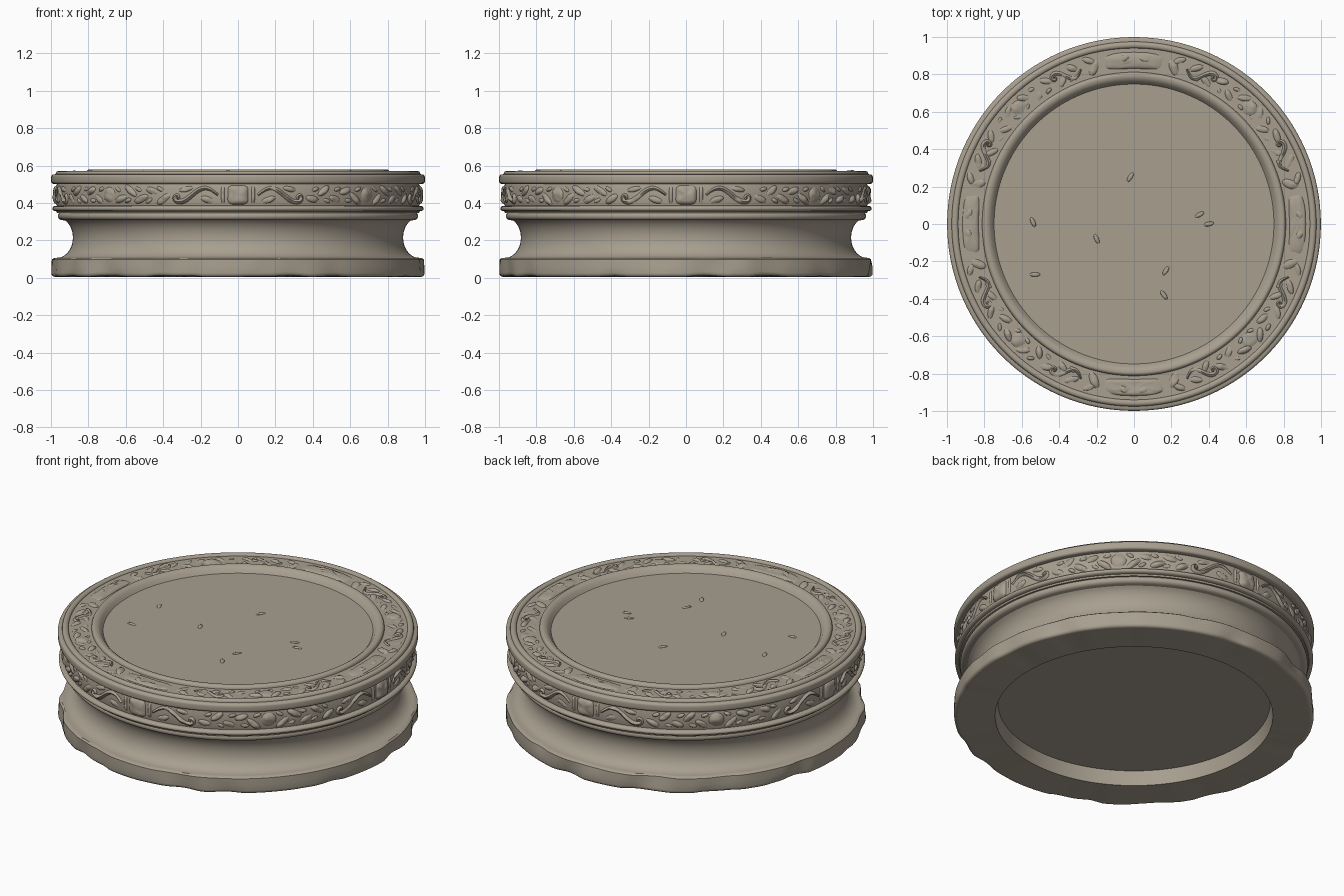
import bpy, bmesh, math, random
from mathutils import Vector, noise

random.seed(4)
SEG = 192
TAU = math.tau

if "Cube" in bpy.data.objects:
    bpy.data.objects.remove(bpy.data.objects["Cube"], do_unlink=True)

stone = bpy.data.materials.new("weathered_stone")
stone.use_nodes = True
stone.diffuse_color = (0.39, 0.345, 0.275, 1)
bsdf = stone.node_tree.nodes["Principled BSDF"]
bsdf.inputs["Base Color"].default_value = stone.diffuse_color
bsdf.inputs["Roughness"].default_value = 0.9


def finish(bm, name, angle=38):
    mesh = bpy.data.meshes.new(name)
    bm.to_mesh(mesh)
    bm.free()
    mesh.materials.append(stone)
    obj = bpy.data.objects.new(name, mesh)
    bpy.context.collection.objects.link(obj)
    bpy.ops.object.select_all(action="DESELECT")
    obj.select_set(True)
    bpy.context.view_layer.objects.active = obj
    bpy.ops.object.shade_smooth_by_angle(angle=math.radians(angle))
    return obj


def lathe(name, profile, wear=0.0):
    """Spin (radius, height) points; wear eats unevenly into the outer edge."""
    bm = bmesh.new()
    rings = []
    for r, z in profile:
        if r == 0:
            rings.append([bm.verts.new((0, 0, z))] * SEG)
            continue
        ring = []
        for j in range(SEG):
            a = TAU * j / SEG
            n = noise.noise(Vector((5 * math.cos(a), 5 * math.sin(a), z * 6)))
            rr = r - wear * max(0, n) if r > 0.9 else r
            zz = z + wear * max(0, n) * 0.5 if z < 0.03 and r > 0.9 else z
            ring.append(bm.verts.new((rr * math.cos(a), rr * math.sin(a), zz)))
        rings.append(ring)
    for lo, hi in zip(rings, rings[1:]):
        for j in range(SEG):
            k = (j + 1) % SEG
            loop = list(dict.fromkeys((lo[j], lo[k], hi[k], hi[j])))
            bm.faces.new(loop)
    return finish(bm, name)


def arc(cr, cz, rr, rz, start, end, n=10):
    out = []
    for i in range(n + 1):
        a = math.radians(start + (end - start) * i / n)
        out.append((cr + rr * math.cos(a), cz + rz * math.sin(a)))
    return out


# Foot with the hollow underside
lathe("foot", [(0, 0.09), (0.755, 0.09), (0.77, 0.005), (0.97, 0.005)]
      + arc(0.98, 0.025, 0.018, 0.02, -90, 0, 4)
      + [(0.998, 0.06), (0.996, 0.098), (0.985, 0.106), (0.965, 0.106)], wear=0.03)

# Concave neck
lathe("neck", arc(0.968, 0.215, 0.085, 0.108, 270, 130, 16) + [(0.925, 0.308)])

# Stepped mouldings under the frieze
lathe("lower_moulding", [(0.90, 0.306), (0.945, 0.308)]
      + arc(0.945, 0.33, 0.018, 0.02, -70, 50, 6)
      + [(0.968, 0.345), (0.97, 0.355)]
      + arc(0.975, 0.37, 0.018, 0.014, -90, 90, 8) + [(0.968, 0.386)])

# Backgrounds of the carved bands
lathe("side_band", [(0.968, 0.384), (0.972, 0.40), (0.974, 0.442), (0.972, 0.485), (0.968, 0.502)])
lathe("top_band", [(0.95, 0.558), (0.93, 0.557), (0.875, 0.56), (0.82, 0.557), (0.805, 0.558)])

# Outer rim
lathe("rim", [(0.965, 0.50)] + arc(0.985, 0.516, 0.014, 0.014, -90, 0, 4)
      + arc(0.985, 0.538, 0.014, 0.014, 0, 90, 4)
      + [(0.975, 0.554)] + arc(0.957, 0.558, 0.017, 0.013, 0, 180, 8))

# Raised inner ring and sunken top panel
lathe("inner_ring", arc(0.795, 0.559, 0.017, 0.02, 0, 90, 5)
      + [(0.78, 0.577), (0.765, 0.566), (0.755, 0.552), (0.748, 0.543)])
lathe("top_panel", [(0.75, 0.543), (0.4, 0.543), (0, 0.543)])


# Mappings from band coordinates (angle, offset across, relief) to space
def on_side(a, t, h):
    r = 0.968 + h
    return (r * math.cos(a), r * math.sin(a), 0.443 + t)


def on_top(a, t, h):
    r = 0.875 - t
    return (r * math.cos(a), r * math.sin(a), 0.553 + h)


class Relief:
    def __init__(self, place):
        self.bm, self.place = bmesh.new(), place
        self.base, self.m = 0.0, 1

    def vert(self, s, t, h):
        p = self.place(self.base + self.m * s, t, 0)
        worn = 0.85 + 0.5 * noise.noise(Vector(p) * 28) if h > 0 else 1
        return self.bm.verts.new(self.place(self.base + self.m * s, t, h * worn))

    def skin(self, rows, closed):
        n = len(rows[0])
        for a, b in zip(rows, rows[1:]):
            for j in range(n if closed else n - 1):
                k = (j + 1) % n
                loop = list(dict.fromkeys((a[j], a[k], b[k], b[j])))
                if self.m < 0:
                    loop.reverse()
                self.bm.faces.new(loop)

    def dome(self, s, t, ls, lt, h, turn=0.0, power=3, square=1.0, n=20):
        """Low carved lump; square below 1 gives a boxier outline."""
        rows = []
        for k in (1, 0.94, 0.82, 0.6, 0.3, 0):
            if k == 0:
                rows.append([self.vert(s, t, h)] * n)
                continue
            row = []
            for j in range(n):
                c, d = math.cos(TAU * j / n), math.sin(TAU * j / n)
                u = k * ls * math.copysign(abs(c) ** square, c)
                v = k * lt * math.copysign(abs(d) ** square, d)
                x = u * math.cos(turn) - v * math.sin(turn)
                y = u * math.sin(turn) + v * math.cos(turn)
                row.append(self.vert(s + x, t + y, h * (1 - k ** power)))
            rows.append(row)
        self.skin(rows, True)

    def ribbon(self, path, width, h):
        """Rounded strand along a path of (angle, offset) points."""
        rows = []
        last = len(path) - 1
        for i, (s, t) in enumerate(path):
            (s0, t0), (s1, t1) = path[max(i - 1, 0)], path[min(i + 1, last)]
            d = Vector((s1 - s0, t1 - t0)).normalized()
            w = width * (0.45 + 0.55 * math.sin(math.pi * (i + 0.5) / (last + 1)))
            rows.append([self.vert(s - d.y * w * q, t + d.x * w * q, h * (1 - q * q))
                         for q in (1, 0.6, 0, -0.6, -1)])
        self.skin(rows, False)


def scroll(s0, s1, amp, n=22):
    """S-shaped stem that curls at its far end."""
    stem = [(s0 + (s1 - s0) * i / n, amp * math.sin(TAU * 0.8 * i / n)) for i in range(n + 1)]
    cx, cy = stem[-1][0], stem[-1][1] + amp * 0.55
    curl = [(cx + amp * 0.55 * (1 - i / 16) * math.sin(i * 0.5),
             cy - amp * 0.55 * (1 - i / 16) * math.cos(i * 0.5)) for i in range(1, 13)]
    return stem + curl


def leaves(rel, start, stop, count, reach, h):
    for i in range(count):
        s = start + (stop - start) * i / (count - 1)
        up = 1 if i % 2 else -1
        rel.dome(s, up * reach * 0.42, 0.042 + random.uniform(0, 0.012), reach * 0.42,
                 h * random.uniform(0.8, 1.1), up * random.uniform(0.2, 0.7))
        rel.dome(s + 0.02, -up * reach * 0.6, 0.026, reach * 0.26, h * 0.8,
                 -up * random.uniform(0.1, 0.6))


# Carving around the side, four mirrored bays
side = Relief(on_side)
for q in range(4):
    side.base, side.m = q * math.pi / 2, 1
    side.dome(0, 0, 0.06, 0.052, 0.022, power=6, square=0.45, n=28)
    for side.m in (1, -1):
        side.dome(0.083, 0, 0.012, 0.05, 0.016, square=0.6)
        side.ribbon(scroll(0.11, 0.34, 0.036), 0.016, 0.02)
        side.dome(0.17, -0.025, 0.045, 0.02, 0.015, 0.3)
        side.dome(0.29, 0.03, 0.045, 0.016, 0.015, -0.2)
        leaves(side, 0.42, 0.70, 5, 0.05, 0.019)
    side.m = 1
    side.dome(math.pi / 4, 0, 0.05, 0.045, 0.02)
finish(side.bm, "side_carving", 50)

# Carving on the top, four plaques with foliage between them
top = Relief(on_top)
for q in range(4):
    top.base, top.m = q * math.pi / 2, 1
    top.dome(0, 0, 0.19, 0.046, 0.016, power=8, square=0.5, n=36)
    for top.m in (1, -1):
        top.dome(0.06, -0.012, 0.05, 0.025, 0.021, 0.3)
        top.dome(0.25, 0.012, 0.055, 0.03, 0.016, 0.8)
        top.dome(0.27, -0.03, 0.045, 0.02, 0.014, -0.5)
        top.ribbon(scroll(0.33, 0.50, 0.034), 0.016, 0.017)
        leaves(top, 0.38, 0.72, 5, 0.05, 0.016)
    top.m = 1
    top.dome(math.pi / 4, 0, 0.06, 0.045, 0.016)
finish(top.bm, "top_carving", 50)

# Small chips scattered over the top panel
chips = bmesh.new()
for x, y, turn in ((-0.54, 0.01, 2), (-0.53, -0.27, 0), (-0.2, -0.08, 2), (0.17, -0.25, 1),
                   (0.16, -0.38, 2.2), (0.35, 0.05, 0.5), (-0.02, 0.25, 1), (0.4, 0, 0.2)):
    made = bmesh.ops.create_icosphere(chips, subdivisions=2, radius=1)["verts"]
    for v in made:
        u, w = v.co.x * 0.028, v.co.y * 0.012
        v.co = (x + u * math.cos(turn) - w * math.sin(turn),
                y + u * math.sin(turn) + w * math.cos(turn), 0.543 + v.co.z * 0.006)
finish(chips, "panel_chips")
